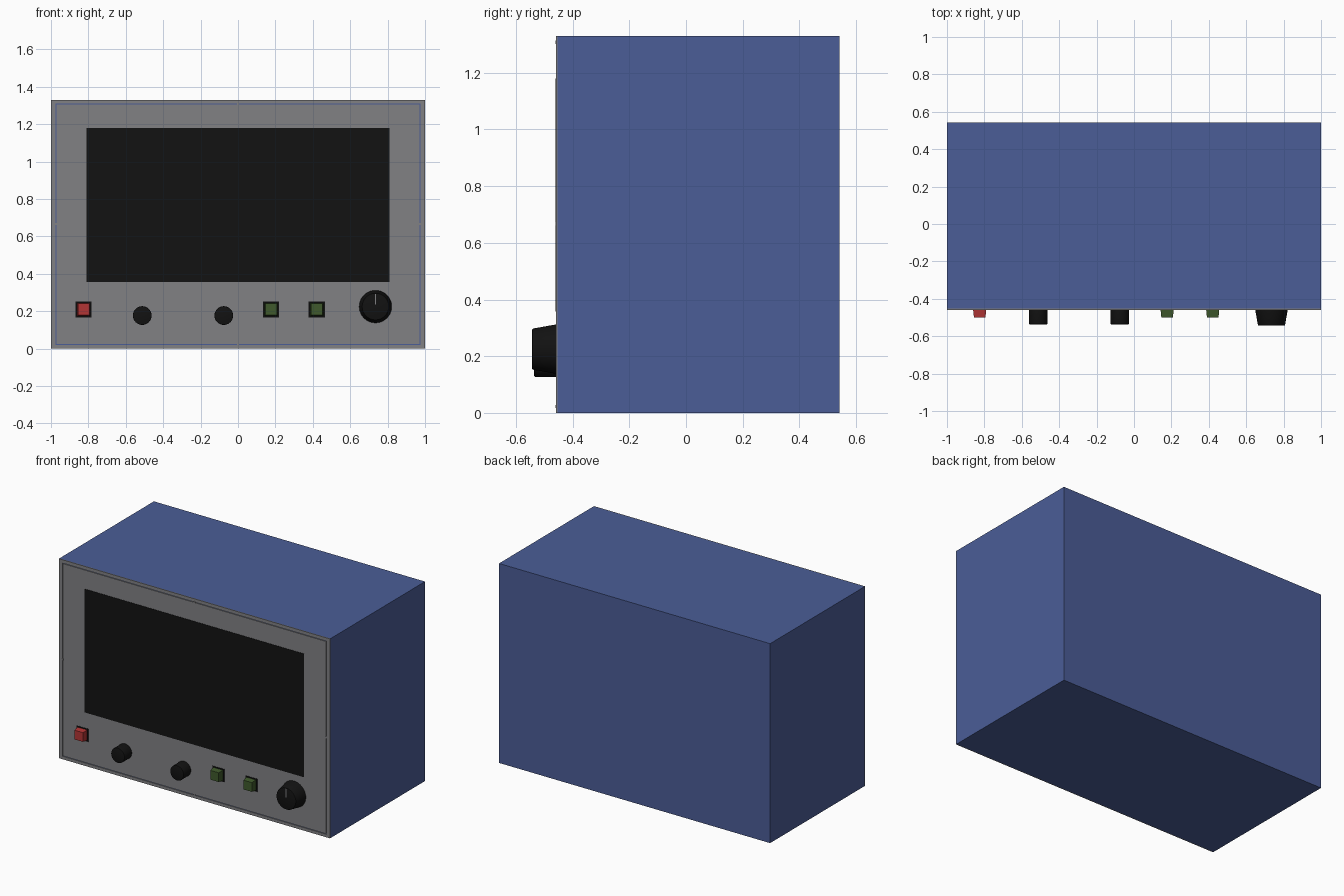
import bpy, bmesh, math
from mathutils import Matrix

if "Cube" in bpy.data.objects:
    bpy.data.objects.remove(bpy.data.objects["Cube"])

FRONT = -0.459          # plane of the front panel
W, H, BACK = 1.0, 1.33, 0.542


def material(name, rgb):
    m = bpy.data.materials.new(name)
    m.diffuse_color = (*rgb, 1)
    m.use_nodes = True
    m.node_tree.nodes["Principled BSDF"].inputs["Base Color"].default_value = m.diffuse_color
    return m


BLUE = material("blue_paint", (0.07, 0.11, 0.31))
GREY = material("panel_grey", (0.22, 0.22, 0.23))
BLACK = material("black_plastic", (0.006, 0.006, 0.006))
RED = material("red_plastic", (0.45, 0.035, 0.035))
GREEN = material("green_plastic", (0.05, 0.10, 0.025))


def finish(name, bm, mat):
    bmesh.ops.recalc_face_normals(bm, faces=bm.faces)
    me = bpy.data.meshes.new(name)
    bm.to_mesh(me)
    bm.free()
    me.materials.append(mat)
    ob = bpy.data.objects.new(name, me)
    bpy.context.collection.objects.link(ob)
    return ob


def block(name, x0, x1, y0, y1, z0, z1, mat, taper=1.0):
    """Box between limits; taper scales the front (y0) face."""
    bm = bmesh.new()
    bmesh.ops.create_cube(bm, size=1)
    cx, cz = (x0 + x1) / 2, (z0 + z1) / 2
    for v in bm.verts:
        front = v.co.y < 0
        k = taper if front else 1.0
        v.co = (cx + v.co.x * (x1 - x0) * k, y0 if front else y1,
                cz + v.co.z * (z1 - z0) * k)
    return finish(name, bm, mat)


def knob(name, x, z, r_back, r_front, y_front, mat):
    """Round knob pointing to -y with a small rounded front edge."""
    depth = FRONT - y_front
    bm = bmesh.new()
    turn = Matrix.Translation((x, FRONT - depth / 2, z)) @ Matrix.Rotation(math.pi / 2, 4, 'X')
    bmesh.ops.create_cone(bm, cap_ends=True, segments=48, radius1=r_back,
                          radius2=r_front, depth=depth, matrix=turn)
    rim = [e for e in bm.edges if all(v.co.y < y_front + 1e-4 for v in e.verts)]
    bmesh.ops.bevel(bm, geom=rim, offset=0.004, segments=2, affect='EDGES', profile=0.5)
    ob = finish(name, bm, mat)
    bpy.ops.object.select_all(action='DESELECT')
    bpy.context.view_layer.objects.active = ob
    ob.select_set(True)
    bpy.ops.object.shade_smooth_by_angle(angle=math.radians(35))
    return ob


# Case
block("case", -W, W, FRONT + 0.006, BACK, 0, H, BLUE)

# Grey rim around the front, with a thin gap before the panel
t, gap = 0.025, 0.005
y0, y1 = FRONT, FRONT + 0.006
for side, s in (("left", -1), ("right", 1)):
    a, b = sorted((s * W, s * (W - t)))
    block(f"rim_{side}", a, b, y0, y1, 0, H, GREY)
block("rim_bottom", -W + t, W - t, y0, y1, 0, t - 0.005, GREY)
block("rim_top", -W + t, W - t, y0, y1, H - t + 0.005, H, GREY)
p = W - t - gap
block("front_panel", -p, p, y0, y1, t, H - t, GREY)

# Small clips bridging the gap at the middle of each side
for i, (x, z) in enumerate(((-0.9725, 0.667), (0.9725, 0.667), (0, 0.0225), (0, H - 0.0225))):
    block(f"panel_clip_{i}", x - 0.006, x + 0.006, FRONT - 0.002, y1, z - 0.006, z + 0.006, GREY)

# Screen
block("screen", -0.81, 0.81, FRONT - 0.002, y1, 0.357, 1.18, BLACK)

# Push buttons with black surrounds
for name, x, mat in (("power", -0.825, RED), ("minus", 0.177, GREEN), ("plus", 0.421, GREEN)):
    z = 0.21
    block(name + "_surround", x - 0.043, x + 0.043, FRONT - 0.002, y1, z - 0.043, z + 0.043, BLACK)
    block(name + "_button", x - 0.035, x + 0.035, -0.50, FRONT, z - 0.035, z + 0.035, mat, 0.88)

# Small knobs
for name, x in (("left_knob", -0.512), ("right_knob", -0.076)):
    knob(name, x, 0.177, 0.05, 0.05, -0.536, BLACK)

# Contrast knob with pointer line
knob("contrast_knob", 0.735, 0.225, 0.087, 0.072, -0.543, BLACK)
block("contrast_pointer", 0.732, 0.738, -0.544, -0.54, 0.235, 0.292, GREY)
